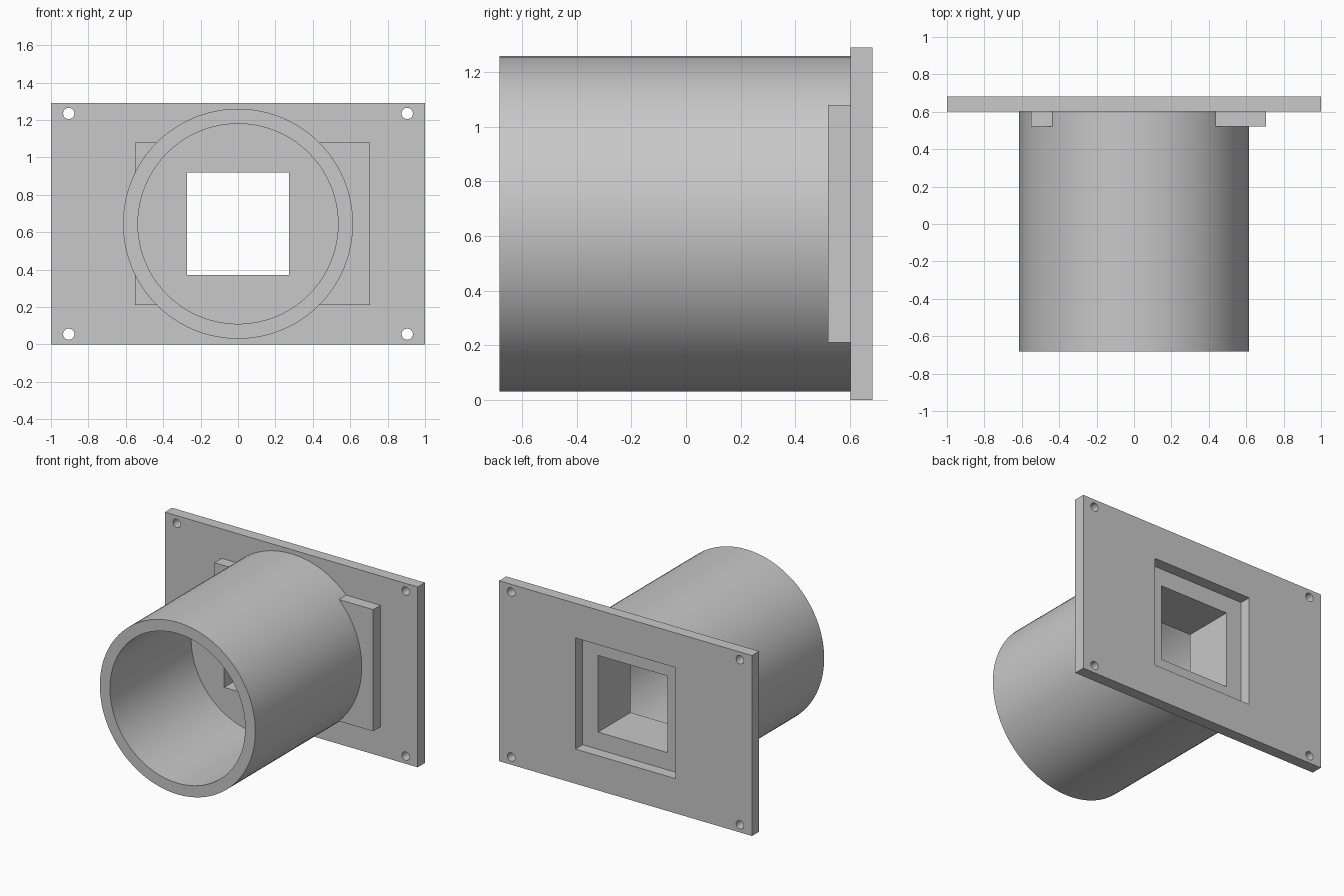
import bpy
from math import radians

cube = bpy.data.objects.get("Cube")
if cube:
    bpy.data.objects.remove(cube, do_unlink=True)

# Main dimensions
BACK, PLATE_FRONT, PAD_FRONT = 0.683, 0.602, 0.52
TUBE_FRONT, BORE_END = -0.683, 0.235
HEIGHT = 1.29
MID = HEIGHT / 2
OUTER, INNER = 0.615, 0.535

grey = bpy.data.materials.new("plain grey")
grey.use_nodes = True
colour = (0.58, 0.58, 0.58, 1)
grey.diffuse_color = colour
grey.node_tree.nodes["Principled BSDF"].inputs["Base Color"].default_value = colour


def box(name, x, y, z):
    """Box from (low, high) ranges on each axis."""
    bpy.ops.mesh.primitive_cube_add(
        size=1, location=[(a + b) / 2 for a, b in (x, y, z)])
    obj = bpy.context.object
    obj.name = name
    obj.scale = [b - a for a, b in (x, y, z)]
    bpy.ops.object.transform_apply(location=True, rotation=True, scale=True)
    obj.data.materials.append(grey)
    return obj


def cylinder(name, radius, y, x=0, z=MID, sides=96):
    """Cylinder lying along y between a (low, high) range."""
    bpy.ops.mesh.primitive_cylinder_add(
        vertices=sides, radius=radius, depth=y[1] - y[0],
        location=(x, sum(y) / 2, z), rotation=(radians(90), 0, 0))
    obj = bpy.context.object
    obj.name = name
    bpy.ops.object.transform_apply(location=True, rotation=True, scale=True)
    obj.data.materials.append(grey)
    return obj


def cut(obj, cutter):
    """Subtract the cutter from the object and discard the cutter."""
    cutter.hide_render = True
    mod = obj.modifiers.new("cut", 'BOOLEAN')
    mod.operation = 'DIFFERENCE'
    mod.solver = 'EXACT'
    mod.object = cutter
    bpy.context.view_layer.objects.active = obj
    bpy.ops.object.modifier_apply(modifier=mod.name)
    bpy.data.objects.remove(cutter, do_unlink=True)


def smooth(obj):
    bpy.ops.object.select_all(action='DESELECT')
    obj.select_set(True)
    bpy.context.view_layer.objects.active = obj
    bpy.ops.object.shade_smooth_by_angle(angle=radians(30))


def square(name, half, y):
    return box(name, (-half, half), y, (MID - half, MID + half))


# Mounting plate with a square recess and four screw holes
plate = box("mounting_plate", (-1, 1), (PLATE_FRONT, BACK), (0, HEIGHT))
cut(plate, square("recess_cutter", 0.397, (0.5, 0.8)))
for side in (-1, 1):
    for end in (-1, 1):
        cut(plate, cylinder("screw_cutter", 0.03, (0.5, 0.8),
                            side * 0.905, MID + end * 0.59, 32))
smooth(plate)

# Off-centre backing pad, notched around the tube
pad = box("backing_pad", (-0.55, 0.705), (PAD_FRONT, PLATE_FRONT), (0.21, 1.08))
cut(pad, cylinder("pad_cutter", OUTER, (0.3, 0.8)))
smooth(pad)

# Round tube: open bore at the front, square passage through the thick end wall
tube = cylinder("round_tube", OUTER, (TUBE_FRONT, PLATE_FRONT))
cut(tube, cylinder("bore_cutter", INNER, (-0.9, BORE_END)))
cut(tube, square("passage_cutter", 0.274, (0.1, 0.8)))
smooth(tube)
